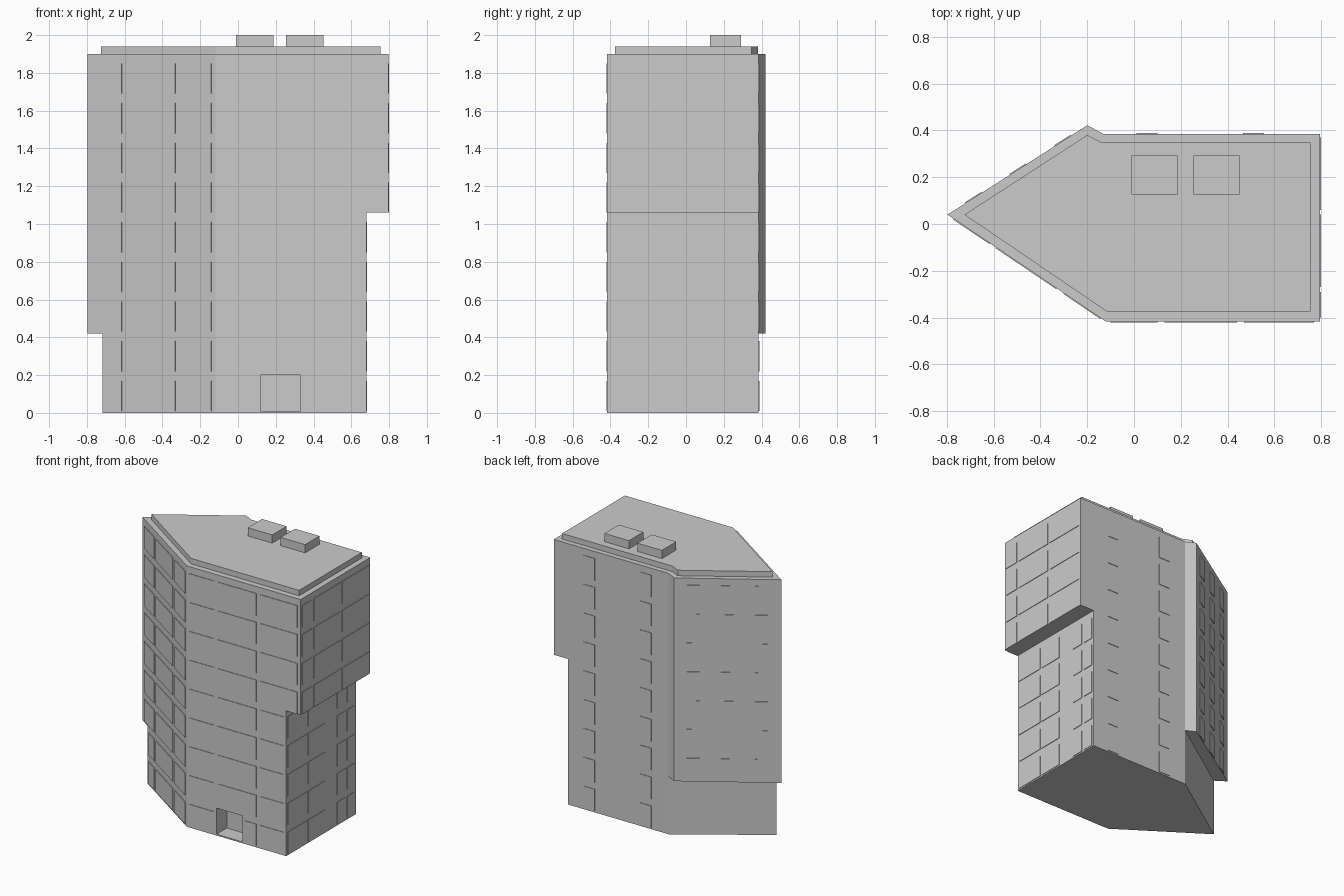
import bpy, bmesh
from mathutils import Vector

if "Cube" in bpy.data.objects:
    bpy.data.objects.remove(bpy.data.objects["Cube"])


def add_prism(bm, outline, z0, z1):
    """Extrude a counter-clockwise xy outline from z0 to z1."""
    lo = [bm.verts.new((x, y, z0)) for x, y in outline]
    hi = [bm.verts.new((x, y, z1)) for x, y in outline]
    bm.faces.new(lo[::-1])
    bm.faces.new(hi)
    n = len(outline)
    for i in range(n):
        j = (i + 1) % n
        bm.faces.new((lo[i], lo[j], hi[j], hi[i]))


def make_object(name, prisms):
    bm = bmesh.new()
    for outline, z0, z1 in prisms:
        add_prism(bm, outline, z0, z1)
    bmesh.ops.recalc_face_normals(bm, faces=bm.faces[:])
    mesh = bpy.data.meshes.new(name)
    bm.to_mesh(mesh)
    bm.free()
    ob = bpy.data.objects.new(name, mesh)
    bpy.context.collection.objects.link(ob)
    return ob


def rect(x0, x1, y0, y1):
    return [(x0, y0), (x1, y0), (x1, y1), (x0, y1)]


def cut(target, name, outline, z0, z1):
    """Subtract a prism from the target, then discard the cutter."""
    cutter = make_object(name, [(outline, z0, z1)])
    cutter.hide_render = True
    mod = target.modifiers.new(name, 'BOOLEAN')
    mod.operation, mod.solver, mod.object = 'DIFFERENCE', 'EXACT', cutter
    bpy.context.view_layer.objects.active = target
    bpy.ops.object.modifier_apply(modifier=name)
    bpy.data.objects.remove(cutter)


def panels(a, b, axis, spans, floors):
    """Thin window panels on wall a-b (outside on the right), one row per floor."""
    a, b = Vector(a), Vector(b)
    d = (b - a).normalized()
    n = Vector((d.y, -d.x))
    out = []
    for s0, s1 in spans:
        p, q = (a + (b - a) * ((s - a[axis]) / (b[axis] - a[axis])) for s in (s0, s1))
        foot = [p + n * PROUD, q + n * PROUD, q - n * 0.01, p - n * 0.01]
        for k in floors:
            out.append(([tuple(v) for v in foot], 0.01 + FLOOR * k, 0.17 + FLOOR * k))
    return out


FLOOR, PROUD = 0.21, 0.004
TIP, FL, FR = (-0.797, 0.04), (-0.12, -0.417), (0.796, -0.417)
BR, BM, BL = (0.796, 0.385), (-0.13, 0.385), (-0.2, 0.422)

# tower body with overhangs on the right and back left, and a recessed entrance
body = make_object("tower_body", [([TIP, FL, FR, BR, BM, BL], 0, 1.9)])
cut(body, "right_notch", rect(0.68, 1.0, -0.7, 0.7), -0.2, 1.06)
cut(body, "back_left_notch",
    [(-0.82, -0.082), (-0.03, 0.453), (-0.03, 0.7), (-1, 0.7), (-1, -0.082)], -0.2, 0.42)
cut(body, "entrance", rect(0.12, 0.33, -0.6, -0.30), 0.01, 0.20)

# roof slab and rooftop units
make_object("roof_slab", [([(-0.725, 0.04), (-0.115, -0.375), (0.755, -0.375),
                            (0.755, 0.348), (-0.135, 0.348), (-0.2, 0.38)], 1.9, 1.94)])
for name, x in (("roof_unit_left", -0.01), ("roof_unit_right", 0.255)):
    make_object(name, [(rect(x, x + 0.197, 0.127, 0.292), 1.94, 2.0)])

# window panels, wall by wall
low, high = range(0, 5), range(5, 9)
make_object("front_windows",
            panels(FL, FR, 0, [(-0.10, 0.10)], range(9))
            + panels(FL, FR, 0, [(0.35, 0.44)], range(1))
            + panels(FL, FR, 0, [(0.13, 0.44)], range(1, 9))
            + panels(FL, FR, 0, [(0.47, 0.66)], low)
            + panels(FL, FR, 0, [(0.47, 0.77)], high))
make_object("front_left_windows",
            panels(TIP, FL, 0, [(-0.59, -0.33), (-0.30, -0.14)], range(9))
            + panels(TIP, FL, 0, [(-0.70, -0.615)], range(2))
            + panels(TIP, FL, 0, [(-0.77, -0.615)], range(2, 9)))
make_object("right_windows",
            panels((0.68, FR[1]), (0.68, BR[1]), 1,
                   [(-0.40, -0.18), (-0.165, 0.025), (0.17, 0.26), (0.285, 0.365)], low)
            + panels(FR, BR, 1, [(-0.40, -0.29), (-0.27, 0.04), (0.06, 0.37)], high))
make_object("back_windows",
            panels(BR, BM, 0, [(0.555, 0.465), (0.10, 0.01)], range(9)))
make_object("back_left_windows",
            panels(BL, TIP, 0, [(-0.27, -0.34), (-0.46, -0.53), (-0.65, -0.72)], range(2, 9)))
